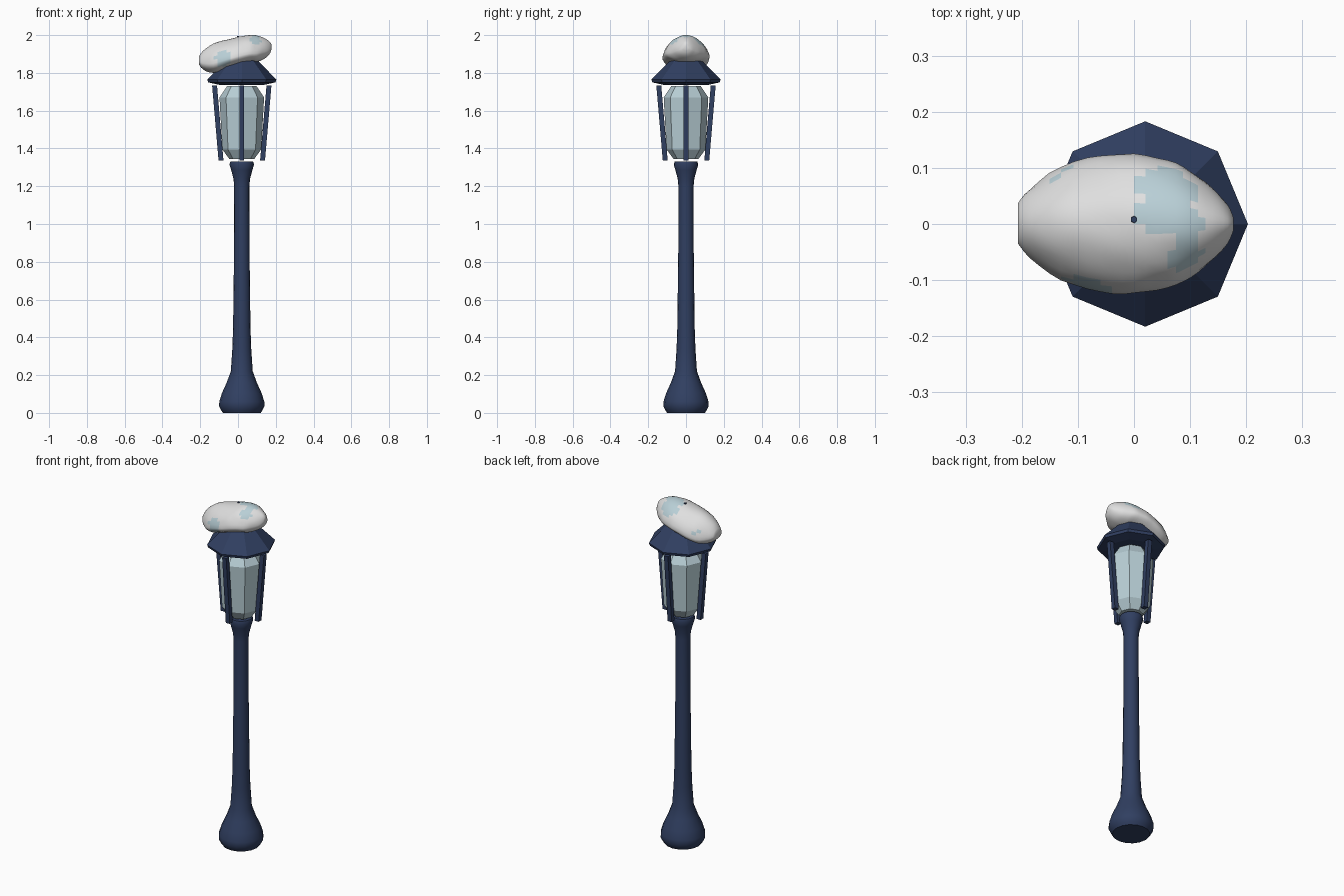
import bpy, bmesh, math
from mathutils import Vector, noise

cube = bpy.data.objects.get("Cube")
if cube:
    bpy.data.objects.remove(cube, do_unlink=True)

AXIS = 0.02  # x of the lamp's own axis


def material(name, rgb):
    m = bpy.data.materials.new(name)
    m.use_nodes = True
    m.diffuse_color = (*rgb, 1)
    m.node_tree.nodes["Principled BSDF"].inputs["Base Color"].default_value = (*rgb, 1)
    return m


NAVY = material("navy_metal", (0.03, 0.05, 0.12))
GLASS = material("pale_blue", (0.48, 0.62, 0.67))
SNOW = material("snow_white", (0.74, 0.74, 0.74))


def loft(name, rings, mats):
    """Skin a list of equal rings of points and cap both ends."""
    bm = bmesh.new()
    rows = [[bm.verts.new(p) for p in ring] for ring in rings]
    n = len(rows[0])
    for a, b in zip(rows, rows[1:]):
        for i in range(n):
            j = (i + 1) % n
            bm.faces.new((a[i], a[j], b[j], b[i]))
    bm.faces.new(rows[0])
    bm.faces.new(rows[-1])
    bmesh.ops.recalc_face_normals(bm, faces=bm.faces)
    mesh = bpy.data.meshes.new(name)
    bm.to_mesh(mesh)
    bm.free()
    obj = bpy.data.objects.new(name, mesh)
    bpy.context.collection.objects.link(obj)
    for m in mats:
        mesh.materials.append(m)
    return obj


def turned(name, profile, sides, mat):
    """Turn (radius, z) pairs around the lamp axis."""
    turns = [math.tau * i / sides for i in range(sides)]
    return loft(name, [[(AXIS + r * math.cos(t), r * math.sin(t), z) for t in turns]
                       for r, z in profile], [mat])


def smooth(obj, degrees):
    bpy.ops.object.select_all(action='DESELECT')
    obj.select_set(True)
    bpy.context.view_layer.objects.active = obj
    bpy.ops.object.shade_smooth_by_angle(angle=math.radians(degrees))


# Post with a flared foot and collar
post = turned("post", [(0.10, 0), (0.108, 0.012), (0.12, 0.035), (0.119, 0.06), (0.105, 0.105),
                       (0.08, 0.16), (0.058, 0.22), (0.05, 0.34), (0.046, 0.45), (0.041, 0.85),
                       (0.04, 1.2), (0.044, 1.24), (0.056, 1.285), (0.065, 1.315),
                       (0.06, 1.33)], 16, NAVY)
smooth(post, 40)

# Faceted lantern glass
turned("lantern_glass", [(0.065, 1.343), (0.103, 1.395), (0.118, 1.67), (0.078, 1.73)], 8, GLASS)

# Eight-sided roof and its small spike
turned("roof", [(0.02, 1.736), (0.12, 1.737), (0.178, 1.75), (0.183, 1.765),
                (0.09, 1.86), (0.012, 1.93)], 8, NAVY)
bpy.ops.mesh.primitive_cone_add(vertices=6, radius1=0.012, radius2=0.006, depth=0.11,
                                location=(0, 0.008, 1.94))
spike = bpy.context.object
spike.name = "roof_spike"
spike.data.materials.append(NAVY)

# Four slanting bars around the glass
for k, label in enumerate(("left", "back", "right", "front")):
    t = k * math.pi / 2
    out, side = Vector((math.cos(t), math.sin(t), 0)), Vector((-math.sin(t), math.cos(t), 0))
    rings = []
    for r, z in ((0.11, 1.337), (0.144, 1.733)):
        c = Vector((AXIS, 0, z)) + out * r
        rings.append([c + out * a * 0.013 + side * b * 0.013
                      for a, b in ((1, 1), (-1, 1), (-1, -1), (1, -1))])
    loft(label + "_bar", rings, [NAVY])

# Snow heap: x, half width, underside and crest along its length
STATIONS = [(-0.207, 0.035, 1.845, 1.885), (-0.185, 0.063, 1.818, 1.917),
            (-0.13, 0.102, 1.80, 1.955), (-0.06, 0.122, 1.82, 1.975),
            (0.0, 0.124, 1.838, 1.99), (0.06, 0.113, 1.853, 2.0),
            (0.1, 0.095, 1.858, 1.998), (0.14, 0.064, 1.875, 1.985),
            (0.167, 0.034, 1.9, 1.967), (0.177, 0.012, 1.925, 1.95)]


def station(u):
    """Smooth curve through the stations, u counted in stations."""
    i = min(int(u), len(STATIONS) - 2)
    f = u - i
    p = [Vector(STATIONS[max(0, min(len(STATIONS) - 1, i + d))]) for d in (-1, 0, 1, 2)]
    return 0.5 * (2 * p[1] + (p[2] - p[0]) * f + (2 * p[0] - 5 * p[1] + 4 * p[2] - p[3]) * f ** 2
                  + (3 * (p[1] - p[2]) + p[3] - p[0]) * f ** 3)


STEPS, AROUND = 3, 36
rings = []
for s in range((len(STATIONS) - 1) * STEPS + 1):
    x, w, lo, hi = station(s / STEPS)
    belly = lo + (hi - lo) * 0.33
    ring = []
    for i in range(AROUND):
        t = math.tau * i / AROUND
        c, h = math.cos(t), math.sin(t)
        z = belly + (hi - belly if h > 0 else belly - lo) * h
        y = w * c * (1 - 0.14 * max(h, 0))
        lump = 0.004 * noise.noise(Vector((x, y, z)) * 22)
        ring.append((x, y + lump * c, z + lump * h * 0.5))
    rings.append(ring)
snow = loft("snow_heap", rings, [SNOW, GLASS])

# Icy patches on the snow: centre and reach
PATCHES = [((0.06, 0.06, 1.96), 0.052), ((0.09, 0.0, 2.0), 0.032), ((0.085, -0.05, 1.96), 0.036),
           ((-0.08, -0.11, 1.88), 0.046), ((-0.14, 0.1, 1.89), 0.024), ((0.04, 0.025, 2.0), 0.04)]
for f in snow.data.polygons:
    wobble = 0.012 * noise.noise(f.center * 40)
    if any((f.center - Vector(c)).length < reach + wobble for c, reach in PATCHES):
        f.material_index = 1
smooth(snow, 60)
